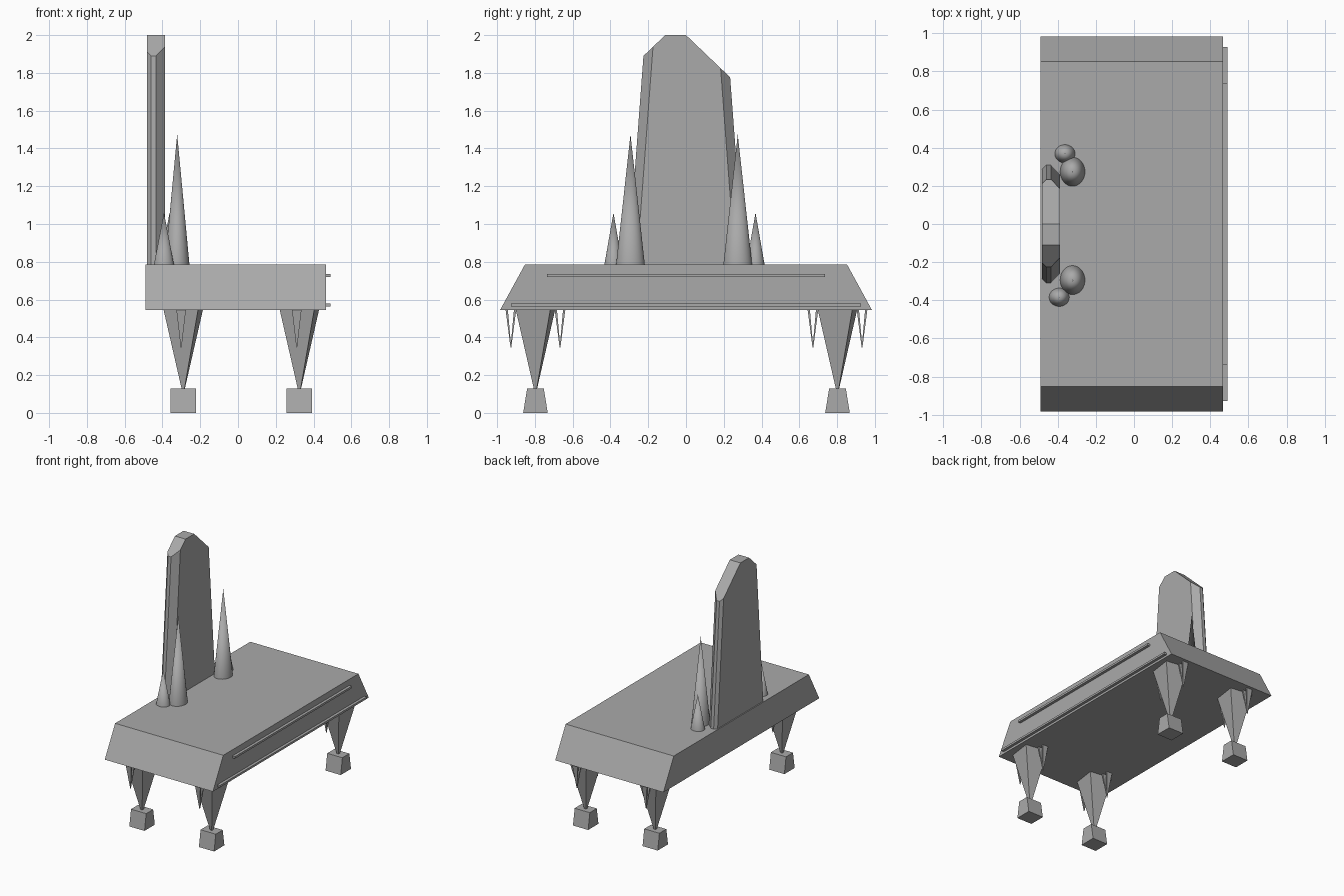
import bpy, bmesh, math
from mathutils import Vector, Matrix

if "Cube" in bpy.data.objects:
    bpy.data.objects.remove(bpy.data.objects["Cube"], do_unlink=True)

GREY = (0.4, 0.4, 0.4, 1)
stone = bpy.data.materials.new("plain_grey")
stone.use_nodes = True
stone.diffuse_color = GREY
stone.node_tree.nodes["Principled BSDF"].inputs["Base Color"].default_value = GREY


def finish(bm, name):
    bmesh.ops.recalc_face_normals(bm, faces=bm.faces)
    mesh = bpy.data.meshes.new(name)
    bm.to_mesh(mesh)
    bm.free()
    mesh.materials.append(stone)
    obj = bpy.data.objects.new(name, mesh)
    bpy.context.collection.objects.link(obj)
    return obj


def loft(bm, lower, upper):
    """Join two matching rings of points into a closed solid."""
    a = [bm.verts.new(p) for p in lower]
    b = [bm.verts.new(p) for p in upper]
    n = len(a)
    bm.faces.new(a)
    bm.faces.new(b)
    for i in range(n):
        bm.faces.new((a[i], a[(i + 1) % n], b[(i + 1) % n], b[i]))


def rect(cx, cy, z, hx, hy):
    return [(cx + sx * hx, cy + sy * hy, z)
            for sx, sy in ((-1, -1), (1, -1), (1, 1), (-1, 1))]


def block(name, lower, upper):
    bm = bmesh.new()
    loft(bm, lower, upper)
    return finish(bm, name)


UNDER, TOP = 0.545, 0.785

# Table slab with sloping ends
block("table_slab", rect(-0.011, 0, UNDER, 0.478, 0.984),
      rect(-0.011, 0, TOP, 0.478, 0.853))

# Trim rails along the long side
for name, z, half in (("upper_rail", 0.728, 0.737), ("lower_rail", 0.57, 0.927)):
    block(name, rect(0.476, 0, z - 0.008, 0.013, half),
          rect(0.476, 0, z + 0.008, 0.013, half))


# Upright panel: chamfered tapering section, top corners sliced off
def panel_ring(z, w):
    half = ((-0.481, w - 0.02), (-0.46, w), (-0.434, w), (-0.387, w - 0.047))
    return [(x, y, z) for x, y in half] + [(x, -y, z) for x, y in reversed(half)]


bm = bmesh.new()
loft(bm, panel_ring(TOP, 0.308), panel_ring(2, 0.217))
for point, normal in (((0, -0.11, 2), (0, -0.11, 0.115)),
                      ((0, 0, 2), (0, 0.22, 0.23))):
    cut = bmesh.ops.bisect_plane(
        bm, geom=bm.verts[:] + bm.edges[:] + bm.faces[:], plane_co=Vector(point),
        plane_no=Vector(normal), clear_outer=True)
    rim = [e for e in cut["geom_cut"] if isinstance(e, bmesh.types.BMEdge)]
    bmesh.ops.contextual_create(bm, geom=rim)
finish(bm, "upright_panel")

# Smooth cones standing beside the panel
CONES = (("front_tall_cone", -0.322, -0.294, 0.065, 0.076, 1.475),
         ("back_tall_cone", -0.322, 0.274, 0.065, 0.076, 1.475),
         ("front_short_cone", -0.392, -0.384, 0.053, 0.048, 1.06),
         ("back_short_cone", -0.362, 0.368, 0.053, 0.048, 1.06))
for name, x, y, rx, ry, tip in CONES:
    h = tip - TOP
    bm = bmesh.new()
    bmesh.ops.create_cone(
        bm, cap_ends=True, segments=32, radius1=1, radius2=0, depth=1,
        matrix=Matrix.Translation((x, y, TOP + h / 2)) @ Matrix.Diagonal((rx, ry, h, 1)))
    obj = finish(bm, name)
    bpy.ops.object.select_all(action="DESELECT")
    obj.select_set(True)
    bpy.context.view_layer.objects.active = obj
    bpy.ops.object.shade_smooth_by_angle(angle=math.radians(40))

# Legs, feet and the forked spikes hanging beside each leg
FOOT = 0.13
for side, x, spike_x in (("right", -0.29, -0.301), ("left", 0.325, 0.311)):
    for end, y in (("front", -0.797), ("back", 0.802)):
        tag = f"{end}_{side}"
        block(tag + "_foot", rect(x, y, 0, 0.067, 0.065),
              rect(x, y, FOOT, 0.067, 0.044))

        # Square tapering leg, turned slightly
        bm = bmesh.new()
        loft(bm, rect(0, 0, FOOT, 0.008, 0.008), rect(0, 0, UNDER, 0.092, 0.092))
        bmesh.ops.transform(bm, verts=bm.verts, matrix=Matrix.Translation((x, y, 0))
                            @ Matrix.Rotation(math.radians(-8), 4, "Z"))
        finish(bm, tag + "_leg")

        # Two thin blades meeting at a point form each fork
        bm = bmesh.new()
        for dy in (-0.13, 0.13):
            for lean in (-1, 1):
                loft(bm, rect(spike_x, y + dy, 0.345, 0.002, 0.002),
                     rect(spike_x, y + dy + lean * 0.022, UNDER, 0.025, 0.006))
        finish(bm, tag + "_spikes")
